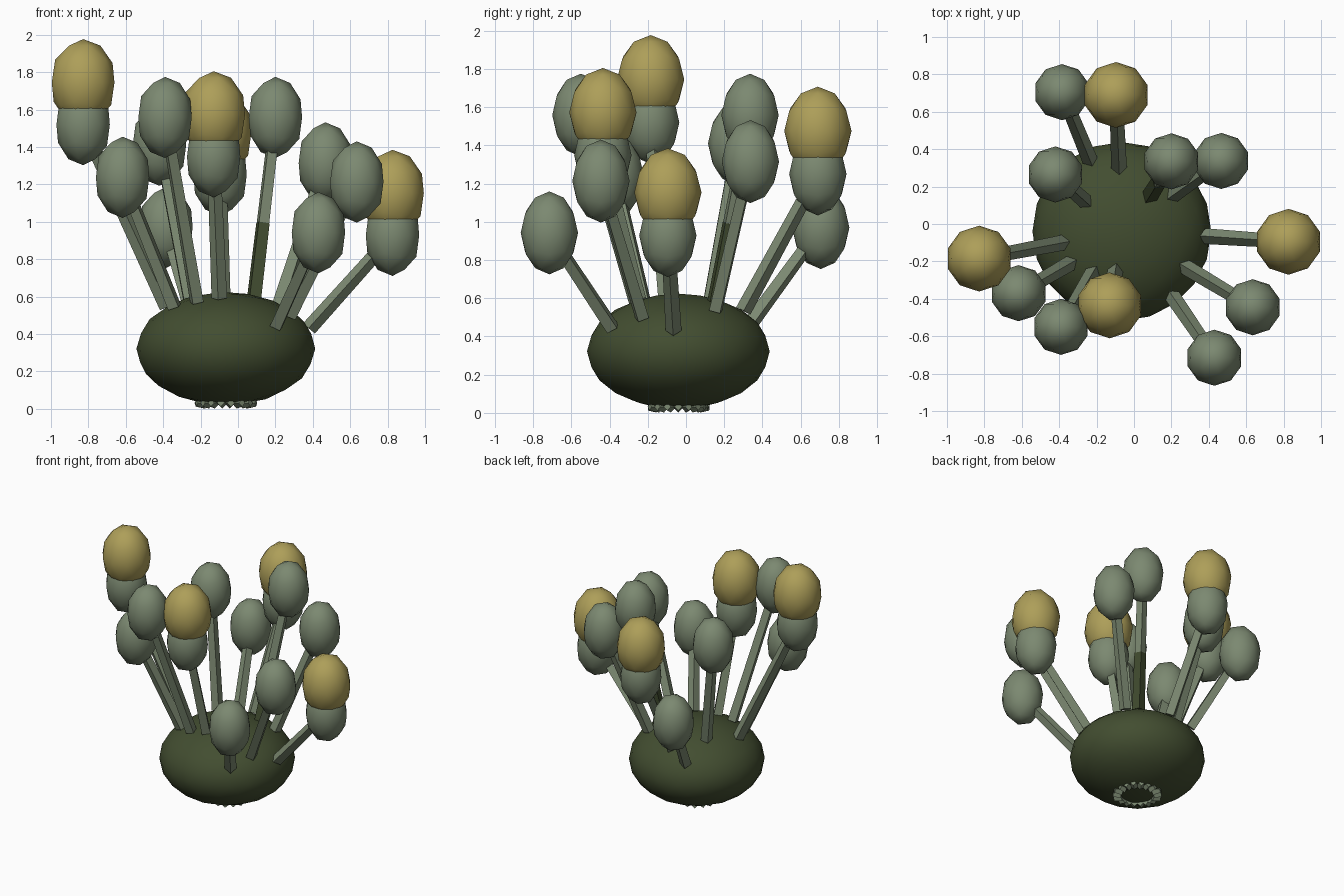
import bpy, math, random
from mathutils import Vector

random.seed(4)
cube = bpy.data.objects.get("Cube")
if cube:
    bpy.data.objects.remove(cube)


def material(name, rgb):
    m = bpy.data.materials.new(name)
    m.use_nodes = True
    m.diffuse_color = (*rgb, 1)
    m.node_tree.nodes["Principled BSDF"].inputs["Base Color"].default_value = (*rgb, 1)
    return m


dark_green = material("dark green", (0.055, 0.075, 0.03))
sage = material("sage green", (0.20, 0.25, 0.165))
gold = material("dull gold", (0.42, 0.345, 0.10))


def ellipsoid(name, centre, radius, height, detail, mat):
    bpy.ops.mesh.primitive_ico_sphere_add(subdivisions=detail, radius=1, location=centre)
    o = bpy.context.object
    o.name = name
    o.scale = (radius, radius, height)
    bpy.ops.object.transform_apply(location=False, rotation=False)
    bpy.ops.object.shade_smooth()
    o.data.materials.append(mat)
    return o


def stem(name, start, end, r1, r2, mat):
    d = end - start
    bpy.ops.mesh.primitive_cone_add(vertices=4, radius1=r1, radius2=r2, depth=d.length,
                                    location=(start + end) / 2)
    o = bpy.context.object
    o.name = name
    o.rotation_euler = d.to_track_quat('Z', 'Y').to_euler()
    o.data.materials.append(mat)
    return o


# Squashed round body
BODY = Vector((-0.065, -0.04, 0.322))
RADIUS, HEIGHT = 0.478, 0.302
ellipsoid("body", BODY, RADIUS, HEIGHT, 3, dark_green)


def on_body(x, y):
    r2 = ((x - BODY.x) ** 2 + (y - BODY.y) ** 2) / RADIUS ** 2
    return Vector((x, y, BODY.z + HEIGHT * math.sqrt(max(0.0, 1 - r2))))


# Bulbs: stem base x, y, then bulb centre x, y, z, then whether it wears a cap
bulbs = [
    (-0.235, 0.34, -0.385, 0.705, 0.97, False),
    (-0.08, 0.30, -0.096, 0.69, 1.25, True),
    (-0.26, 0.12, -0.42, 0.265, 1.41, False),
    (0.085, 0.15, 0.20, 0.335, 1.558, False),
    (0.21, 0.155, 0.467, 0.337, 1.315, False),
    (0.38, -0.065, 0.826, -0.095, 0.928, True),
    (-0.38, -0.10, -0.828, -0.185, 1.52, True),
    (-0.34, -0.21, -0.617, -0.37, 1.238, False),
    (-0.22, -0.26, -0.39, -0.55, 1.558, False),
    (-0.10, -0.25, -0.13, -0.435, 1.348, True),
    (0.275, -0.23, 0.635, -0.445, 1.213, False),
    (0.205, -0.385, 0.43, -0.715, 0.942, False),
]
for i, (bx, by, x, y, z, capped) in enumerate(bulbs, 1):
    base, head = on_body(bx, by), Vector((x, y, z))
    stem(f"stem_{i}", base, head, 0.042, 0.036, sage)
    ellipsoid(f"bulb_{i}", head, 0.15, 0.217, 2, sage)
    if capped:
        ellipsoid(f"cap_{i}", head + Vector((0, 0, 0.225)), 0.176, 0.232, 2, gold)
    # One stem is dark on its lower half
    if i == 4:
        stem("dark_stem_sleeve", base, base.lerp(head, 0.42), 0.045, 0.042, dark_green)

# Ragged ring of root shards underneath
COUNT = 18
for i in range(COUNT):
    a = math.tau * i / COUNT
    out = Vector((math.cos(a), math.sin(a), 0))
    centre = Vector((BODY.x, BODY.y, 0))
    inner = centre + out * 0.115 + Vector((0, 0, 0.03))
    outer = centre + out * random.uniform(0.155, 0.175) + Vector((0, 0, 0.032))
    stem(f"root_shard_{i + 1}", inner, outer, 0.028, 0.02, sage)
